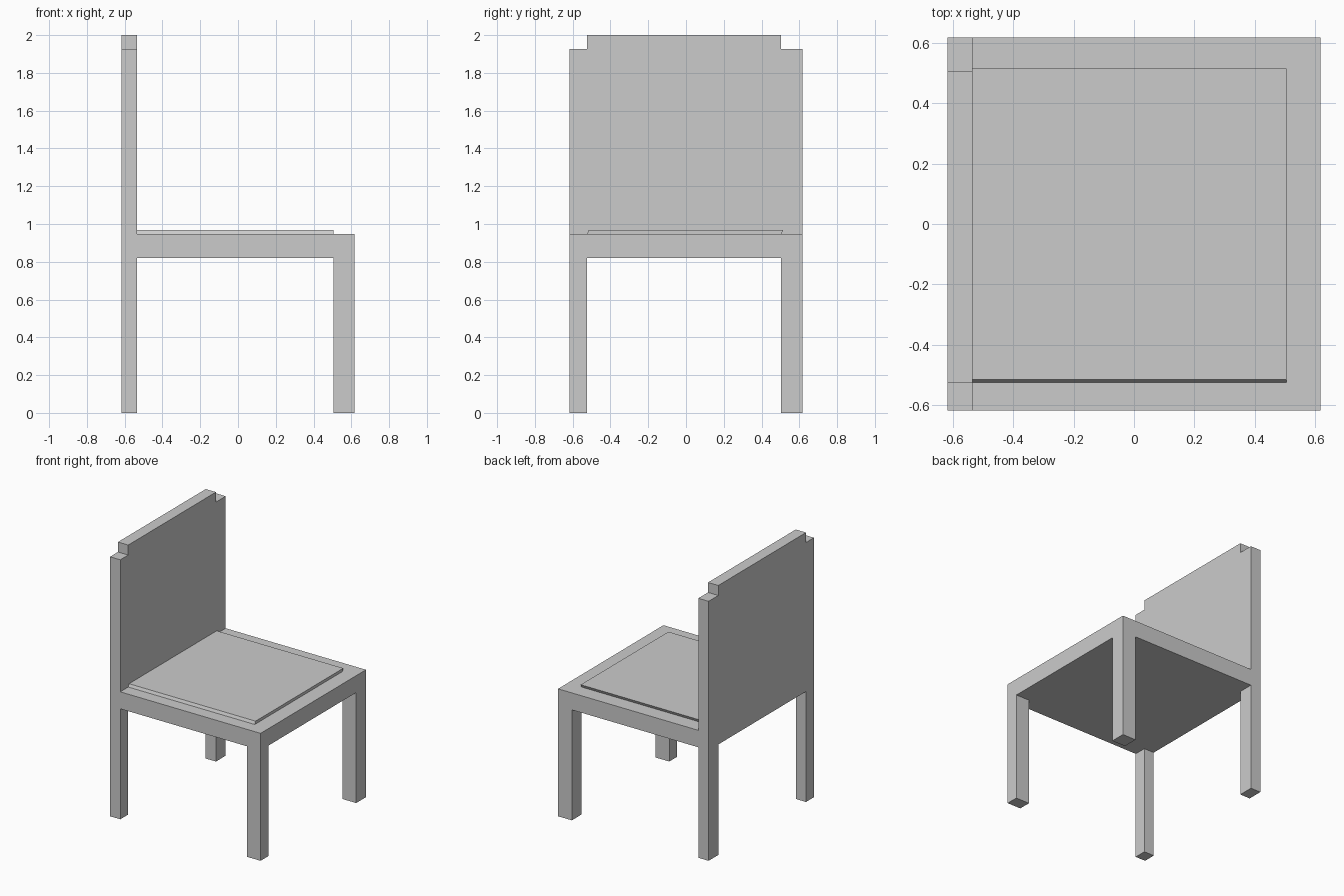
import bpy, bmesh
from mathutils import Vector

if "Cube" in bpy.data.objects:
    bpy.data.objects.remove(bpy.data.objects["Cube"])

# Shared positions
X0, X1, X2, X3 = -0.618, -0.534, 0.505, 0.618   # back post, front leg
Y0, Y1, Y2, Y3 = -0.618, -0.525, 0.504, 0.618   # near legs, far legs
SEAT_LOW, SEAT_TOP, NOTCH, TOP = 0.82, 0.946, 1.926, 2.0


def prism(name, profile, sweep, start_cap=True):
    """Extrude a closed 3D profile along the sweep vector."""
    bm = bmesh.new()
    face = bm.faces.new([bm.verts.new(p) for p in profile])
    ext = bmesh.ops.extrude_face_region(bm, geom=[face], use_keep_orig=True)
    moved = [g for g in ext["geom"] if isinstance(g, bmesh.types.BMVert)]
    bmesh.ops.translate(bm, vec=Vector(sweep), verts=moved)
    bmesh.ops.recalc_face_normals(bm, faces=bm.faces)
    if not start_cap:
        bmesh.ops.delete(bm, geom=[face], context='FACES_ONLY')
    mesh = bpy.data.meshes.new(name)
    bm.to_mesh(mesh)
    bm.free()
    obj = bpy.data.objects.new(name, mesh)
    bpy.context.collection.objects.link(obj)
    return obj


def rect(xa, xb, ya, yb, z):
    return [(xa, ya, z), (xb, ya, z), (xb, yb, z), (xa, yb, z)]


# Four legs, open where they meet the seat
for side, xa, xb in (("back", X0, X1), ("front", X2, X3)):
    for hand, ya, yb in (("near", Y0, Y1), ("far", Y2, Y3)):
        prism(f"{side}_leg_{hand}", rect(xa, xb, ya, yb, SEAT_LOW),
              (0, 0, -SEAT_LOW), start_cap=False)

# Seat slab
prism("seat", rect(X0, X3, Y0, Y3, SEAT_LOW), (0, 0, SEAT_TOP - SEAT_LOW))

# Backrest with notched top corners
outline = [(Y0, SEAT_TOP), (Y3, SEAT_TOP), (Y3, NOTCH), (Y2, NOTCH),
           (Y2, TOP), (Y1, TOP), (Y1, NOTCH), (Y0, NOTCH)]
prism("backrest", [(X0, y, z) for y, z in outline], (X1 - X0, 0, 0))

# Thin cushion, leaning slightly toward +y
prism("cushion", rect(X1, X2, Y1, Y2, SEAT_TOP), (0, 0.01, 0.021), start_cap=False)
